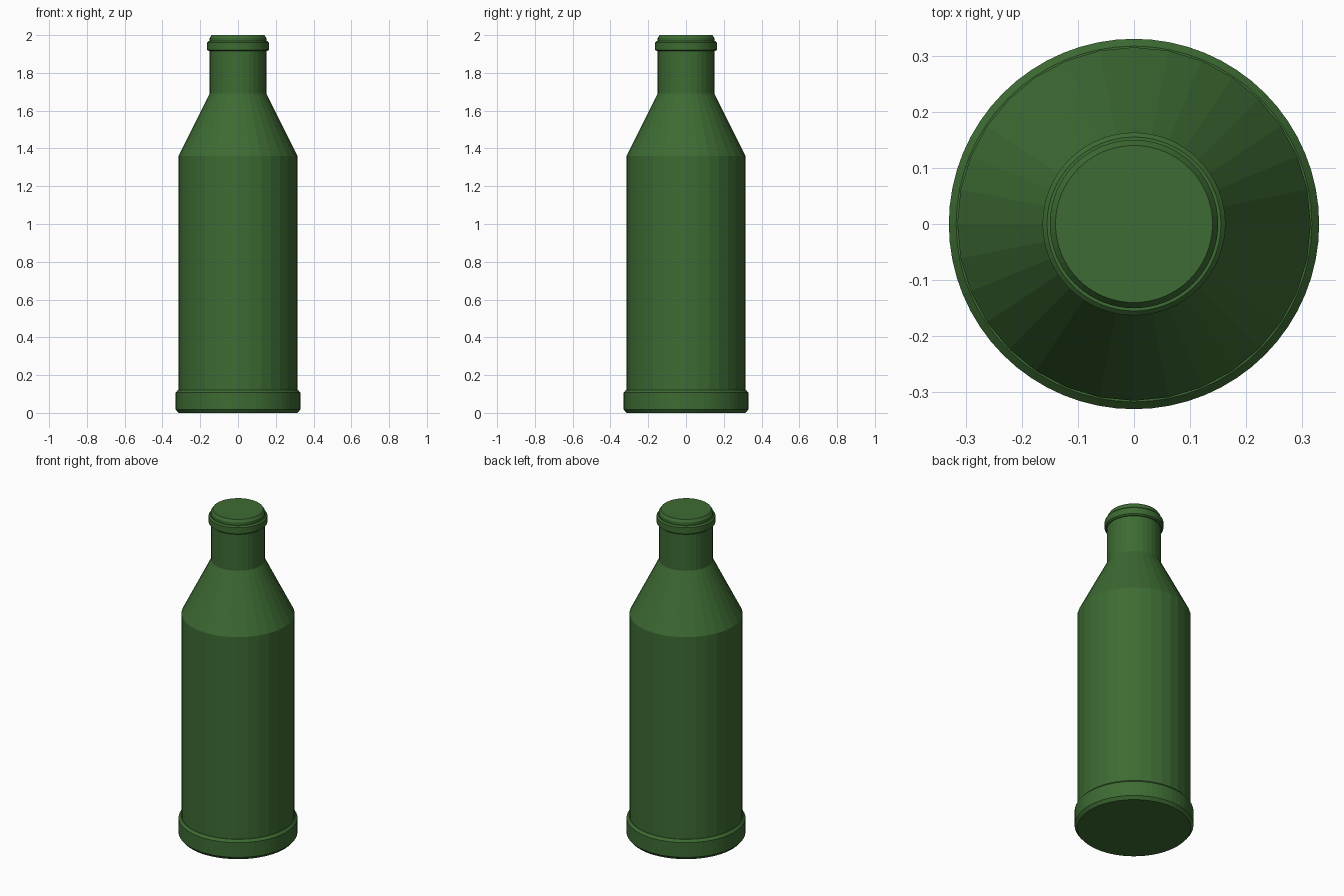
import bpy, bmesh, math

if "Cube" in bpy.data.objects:
    bpy.data.objects.remove(bpy.data.objects["Cube"])

green = bpy.data.materials.new("bottle green")
green.diffuse_color = (0.047, 0.147, 0.033, 1)
green.use_nodes = True
green.node_tree.nodes["Principled BSDF"].inputs["Base Color"].default_value = green.diffuse_color


def lathe(name, profile, sides):
    """Spin a (radius, height) profile into a closed, flat-faced solid."""
    bm = bmesh.new()
    rings = []
    for r, z in profile:
        rings.append([bm.verts.new((r * math.cos(2 * math.pi * i / sides),
                                    r * math.sin(2 * math.pi * i / sides), z))
                      for i in range(sides)])
    for low, high in zip(rings, rings[1:]):
        for i in range(sides):
            j = (i + 1) % sides
            bm.faces.new((low[i], low[j], high[j], high[i]))
    bm.faces.new(rings[0][::-1])
    bm.faces.new(rings[-1])
    mesh = bpy.data.meshes.new(name)
    bm.to_mesh(mesh)
    bm.free()
    mesh.materials.append(green)
    obj = bpy.data.objects.new(name, mesh)
    bpy.context.collection.objects.link(obj)
    return obj


# Body, sloping shoulder and neck
lathe("bottle_body", [(0.315, 0.05), (0.315, 1.36), (0.15, 1.69), (0.15, 1.94)], 32)

# Raised foot with bevelled rims
lathe("base_band", [(0.315, 0), (0.33, 0.018), (0.33, 0.108), (0.317, 0.122)], 64)

# Collar below the mouth
lathe("neck_collar", [(0.154, 1.915), (0.163, 1.922), (0.163, 1.96), (0.155, 1.968)], 64)

# Closed lip
lathe("mouth_lip", [(0.15, 1.94), (0.15, 1.985), (0.14, 2.0)], 64)
